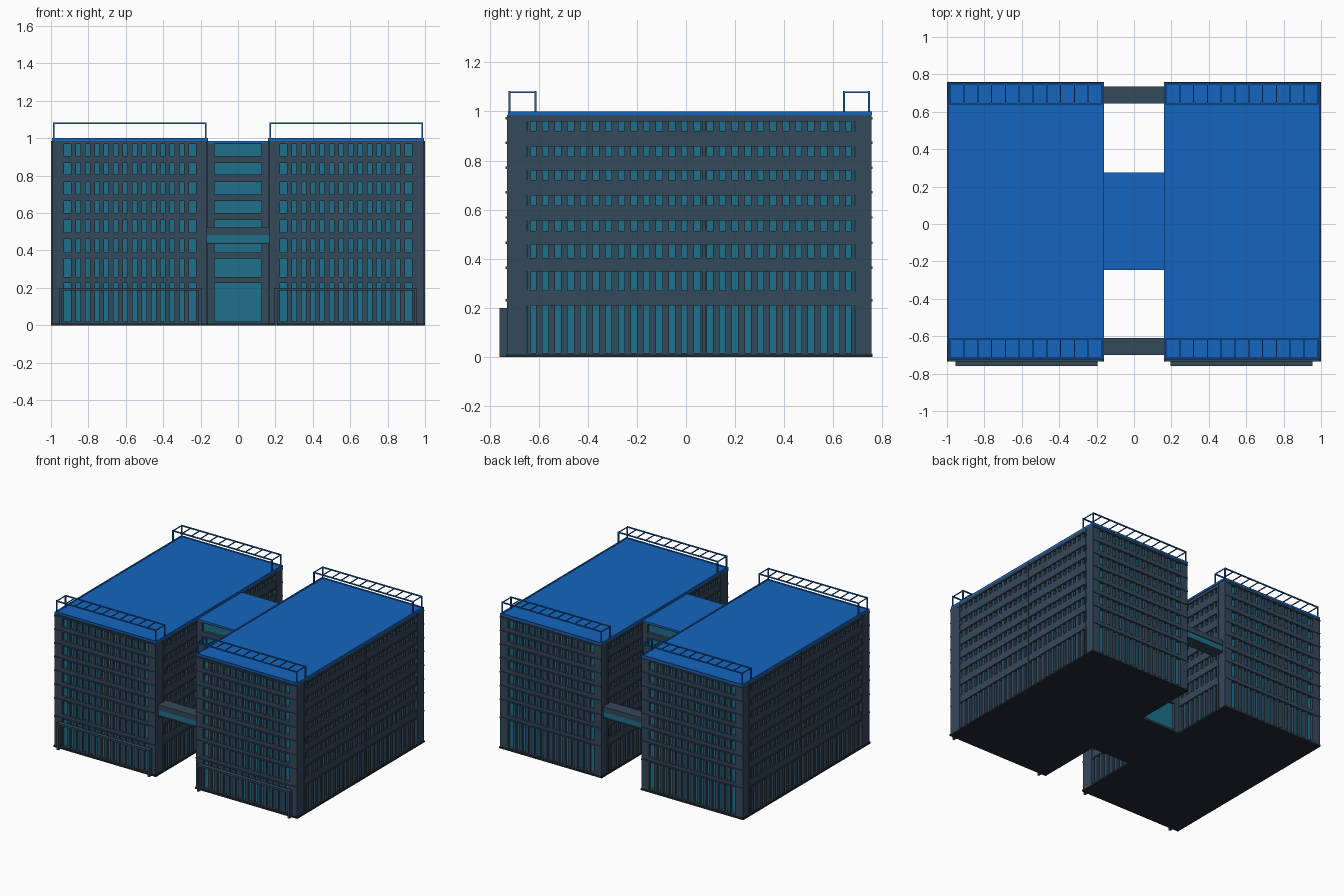
import bpy, bmesh
from mathutils import Matrix, Vector

if "Cube" in bpy.data.objects:
    bpy.data.objects.remove(bpy.data.objects["Cube"])


def material(name, rgb):
    m = bpy.data.materials.new(name)
    m.diffuse_color = (*rgb, 1)
    m.use_nodes = True
    m.node_tree.nodes["Principled BSDF"].inputs["Base Color"].default_value = m.diffuse_color
    return m


WALL = material("slate", (0.034, 0.065, 0.1))
GLASS = material("teal_glass", (0.013, 0.16, 0.26))
ROOF = material("blue", (0.0075, 0.13, 0.53))
DARK = material("dark_base", (0.015, 0.025, 0.035))


def build(name, boxes, mat, mirror=True):
    """One mesh from (x0, x1, y0, y1, z0, z1) boxes, optionally mirrored over x."""
    bm = bmesh.new()
    for x0, x1, y0, y1, z0, z1 in boxes:
        c = Vector(((x0 + x1) / 2, (y0 + y1) / 2, (z0 + z1) / 2))
        s = Matrix.Diagonal((abs(x1 - x0), abs(y1 - y0), abs(z1 - z0), 1))
        bmesh.ops.create_cube(bm, size=1, matrix=Matrix.Translation(c) @ s)
    me = bpy.data.meshes.new(name)
    bm.to_mesh(me)
    bm.free()
    me.materials.append(mat)
    ob = bpy.data.objects.new(name, me)
    bpy.context.collection.objects.link(ob)
    if mirror:
        mod = ob.modifiers.new("mirror", 'MIRROR')
        mod.use_mirror_merge = False
    return ob


# window rows: tall on front and back, short with deep spandrels on the sides
TALL = [(.02, .225), (.257, .358), (.39, .46), (.495, .563), (.6, .665),
        (.70, .766), (.805, .868), (.904, .968)]
SHORT = [(.016, .21), (.27, .347), (.404, .457), (.514, .555), (.616, .657),
         (.72, .76), (.816, .857), (.92, .96)]
Z0, Z1 = .012, .985
DEPTH = .02


def bands(rows):
    edges = [Z0] + [z for r in rows for z in r] + [Z1]
    return list(zip(edges[::2], edges[1::2]))


def on_face(axis, plane, sign, a0, a1, out, z0, z1):
    """Box from the glass plane to 'out' beyond a wall plane, along the other axis."""
    near, far = sorted((plane - sign * DEPTH, plane + sign * out))
    return (near, far, a0, a1, z0, z1) if axis == 'x' else (a0, a1, near, far, z0, z1)


def facade(name, axis, plane, sign, span, full, bays, rows):
    a0, a1 = span
    pitch = (a1 - a0) / bays
    build(name + "_spandrels",
          [on_face(axis, plane, sign, a0, a1, 0, *b) for b in bands(rows)], WALL)
    build(name + "_mullions",
          [on_face(axis, plane, sign, a0 + pitch * (i - .26), a0 + pitch * (i + .26),
                   -.003, Z0, Z1) for i in range(1, bays)], WALL)
    build(name + "_ledges",
          [on_face(axis, plane, sign, *full, .005, hi, hi + .01) for _, hi in rows], WALL)


# the two blocks
X0, X1, Y0, Y1 = .165, .995, -.73, .755
build("block_glass", [(X0 + DEPTH, X1 - DEPTH, Y0 + DEPTH, Y1 - DEPTH, Z0, Z1)], GLASS)
build("corner_piers", [(*x, *y, Z0, Z1) for x in ((X0, .225), (.93, X1))
                       for y in ((Y0, -.65), (.69, Y1))], WALL)
facade("front", 'y', Y0, -1, (.225, .93), (X0, X1), 14, TALL)
facade("back", 'y', Y1, 1, (.225, .93), (X0, X1), 14, TALL)
facade("outer_side", 'x', X1, 1, (-.65, .69), (-.65, .69), 26, SHORT)
facade("inner_side", 'x', X0, -1, (-.65, .69), (-.65, .69), 26, SHORT)
build("side_pilasters",
      [on_face('x', p, s, y - .007, y + .007, .005, Z0, Z1)
       for p, s in ((X1, 1), (X0, -1)) for y in (-.64, .075, .68)], WALL)
build("base_slab", [(.16, 1, Y0 - .004, Y1 + .004, 0, Z0)], DARK)

# entrance portals on the front
build("entrance_portal", [(.195, .955, -.76, Y0, .185, .2),
                          (.195, .21, -.76, Y0, 0, .185),
                          (.94, .955, -.76, Y0, 0, .185)], WALL)

# roofs with a slim raised rim
RX0, RX1, RY0, RY1, R = .16, .995, -.725, .757, .01
build("roof", [(RX0, RX1, RY0, RY1, Z1, .995)], ROOF)
build("roof_rim", [(RX0, RX1, RY0, RY0 + R, .99, 1), (RX0, RX1, RY1 - R, RY1, .99, 1),
                   (RX0, RX0 + R, RY0, RY1, .99, 1), (RX1 - R, RX1, RY0, RY1, .99, 1)], ROOF)

# rooftop frames at both ends of each block
frame = []
T = .008
for y0, y1 in ((-.723, -.61), (.64, .75)):
    xa, xb = .168, .988
    for y in (y0, y1 - T):
        frame.append((xa, xb, y, y + T, 1.075, 1.083))
        frame += [(x, x + T, y, y + T, .99, 1.075) for x in (xa, xb - T)]
    step = (xb - xa - T) / 11
    frame += [(xa + i * step, xa + i * step + T * .7, y0, y1, 1.076, 1.082) for i in range(12)]
build("roof_frames", frame, ROOF)

# central connector
CY0, CY1 = -.245, .275
build("connector_glass", [(-.18, .18, CY0 + DEPTH, CY1 - DEPTH, Z0, .975)], GLASS, False)
build("connector_base", [(-.16, .16, CY0, CY1, 0, Z0)], DARK, False)
build("connector_roof", [(-.16, .16, CY0, CY1, .975, .985)], ROOF, False)
walls = []
for plane, sign in ((CY0, -1), (CY1, 1)):
    walls += [on_face('y', plane, sign, -.125, .125, 0, lo, min(hi, .976))
              for lo, hi in bands(TALL)]
    walls += [on_face('y', plane, sign, *x, 0, Z0, .976) for x in ((-.165, -.125), (.125, .165))]
build("connector_walls", walls, WALL, False)

# footbridges across the gap at front and back
for name, y0, y1 in (("front_bridge", -.7, -.61), ("back_bridge", .645, .735)):
    build(name + "_slabs", [(-.17, .17, y0, y1, .483, .522),
                            (-.17, .17, y0, y1, .435, .443)], WALL, False)
    build(name + "_glass", [(-.17, .17, y0 + .006, y1 - .006, .443, .483)], GLASS, False)
